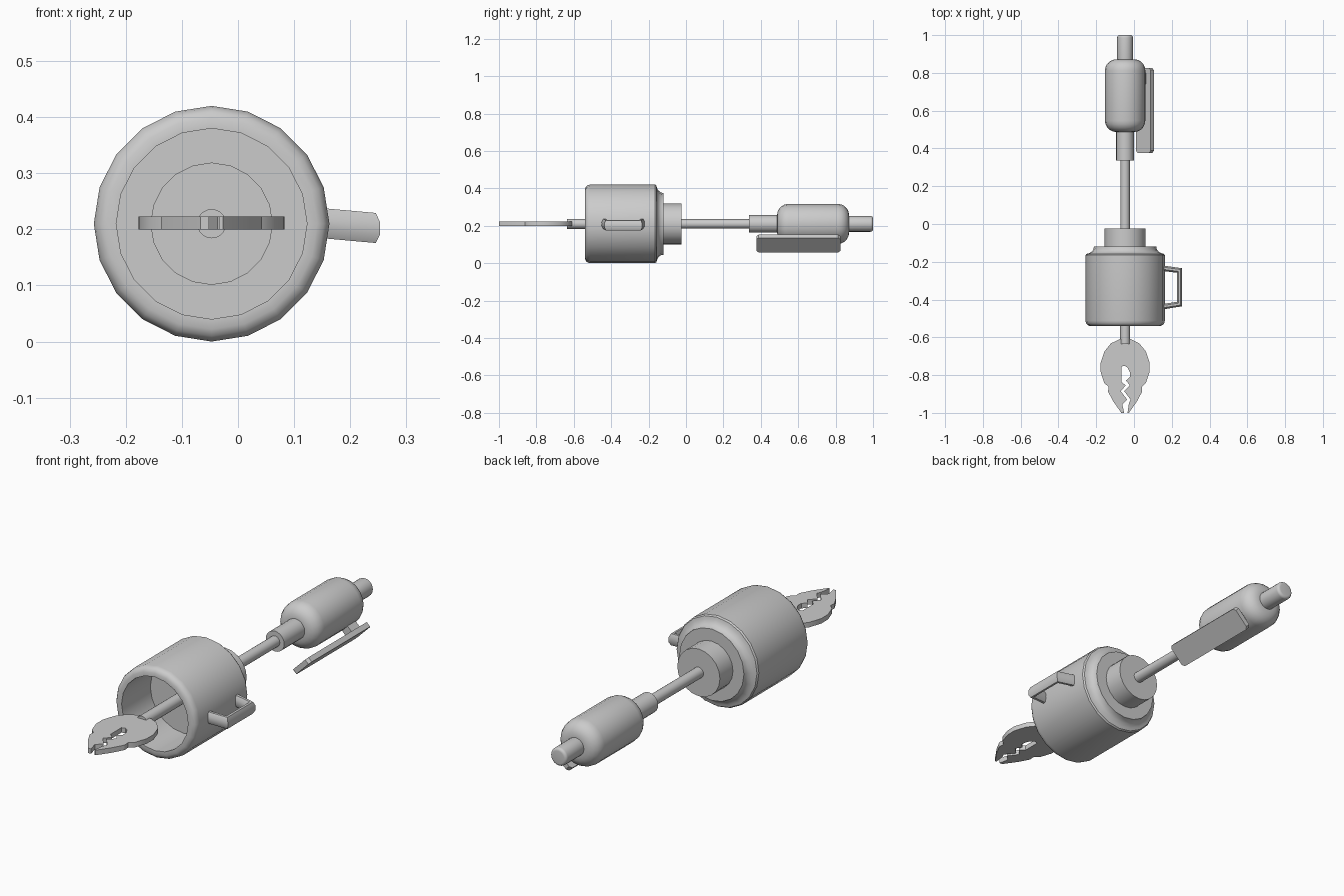
import bpy, bmesh
from math import sin, cos, pi, radians

if "Cube" in bpy.data.objects:
    bpy.data.objects.remove(bpy.data.objects["Cube"])

CX, CZ = -0.047, 0.21      # common long axis, parallel to y


def finish(name, bm, angle=35):
    bmesh.ops.remove_doubles(bm, verts=bm.verts, dist=1e-5)
    bmesh.ops.recalc_face_normals(bm, faces=bm.faces)
    me = bpy.data.meshes.new(name)
    bm.to_mesh(me)
    bm.free()
    me.shade_smooth()
    me.set_sharp_from_angle(angle=radians(angle))
    ob = bpy.data.objects.new(name, me)
    bpy.context.collection.objects.link(ob)
    return ob


def skin(bm, rings):
    for a, b in zip(rings, rings[1:]):
        n = len(a)
        for i in range(n):
            bm.faces.new((a[i], a[(i + 1) % n], b[(i + 1) % n], b[i]))
    bm.faces.new(rings[0])
    bm.faces.new(rings[-1])


def lathe(name, profile, n=20):
    """Turn (y, radius) points around the long axis, capping both ends."""
    bm = bmesh.new()
    rings = [[bm.verts.new((CX + r * sin(2 * pi * i / n), y, CZ + r * cos(2 * pi * i / n)))
              for i in range(n)] for y, r in profile]
    skin(bm, rings)
    return finish(name, bm)


def capsule(y0, y1, r, f0, f1, steps=5):
    """Cylinder profile with end fillets f0 and f1."""
    pts = []
    for k in range(steps + 1):
        t = k / steps * pi / 2
        pts.append((y0 + f0 * (1 - cos(t)), r - f0 * (1 - sin(t))))
    for k in range(steps + 1):
        t = k / steps * pi / 2
        pts.append((y1 - f1 * (1 - sin(t)), r - f1 * (1 - cos(t))))
    return pts


def slab(name, size, offset, roll, y, bevel):
    """Box pushed out from the long axis in the direction given by roll."""
    bm = bmesh.new()
    bmesh.ops.create_cube(bm, size=1)
    c, s = cos(roll), sin(roll)
    for v in bm.verts:
        v.co = (v.co.x * size[0], v.co.y * size[1], v.co.z * size[2])
    if bevel:
        edges = [e for e in bm.edges
                 if abs(e.verts[0].co.z - e.verts[1].co.z) < 1e-5
                 and abs(e.verts[0].co.y - e.verts[1].co.y) < 1e-5]
        bmesh.ops.bevel(bm, geom=edges, offset=bevel, segments=1, affect='EDGES')
    for v in bm.verts:
        d, w = v.co.x + offset, v.co.z
        # local x and z swap roles: x is thickness outward, z is width
        v.co = (CX + d * c - w * s, v.co.y + y, CZ + d * s + w * c)
    return finish(name, bm, 30)


# hollow cup with a rounded rim and stepped back
lathe("cup", [(-.33, .03), (-.33, .17), (-.54, .17), (-.54, .188), (-.534, .2),
              (-.525, .207), (-.512, .21), (-.165, .21), (-.158, .205), (-.155, .192),
              (-.147, .178), (-.135, .168), (-.12, .165), (-.12, .03)])

# hub behind the cup, showing as a disc inside it
lathe("hub", [(-.333, .109), (-.025, .109)])

# rods, sleeve, rounded grip and tip
lathe("front_rod", [(-.635, .026), (-.3, .026)])
lathe("rear_rod", [(-.03, .025), (.4, .025)])
lathe("sleeve", [(.337, .047), (.51, .047)])
lathe("grip", capsule(.487, .872, .107, .06, .06))
lathe("tip", capsule(.84, 1.0, .042, .001, .013))

# cup handle: oval section swept round a bracket, drooping slightly
inner = [(.14, -.247), (.228, -.258), (.228, -.412), (.14, -.425)]
outer = [(.14, -.218), (.253, -.234), (.253, -.436), (.14, -.454)]
bm = bmesh.new()
rings = []
for p, q in zip(inner, outer):
    ring = []
    for i in range(8):
        a = 2 * pi * (i + .5) / 8
        t = .5 + .5 * cos(a) / cos(pi / 8)
        x, y = p[0] + (q[0] - p[0]) * t, p[1] + (q[1] - p[1]) * t
        ring.append(bm.verts.new((x, y, .211 - .09 * (x - .15) + .029 * sin(a))))
    rings.append(ring)
skin(bm, rings)
finish("cup_handle", bm, 50)

# lever plate on the lower right of the grip, with its pivot block
slab("lever", (.024, .45, .11), .148, -pi / 4, .601, .012)
slab("lever_pivot", (.08, .06, .04), .105, -pi / 4, .77, 0)

# flat clamp jaws with a toothed mouth
side = [(.03, -.61), (.075, -.632), (.11, -.675), (.13, -.735), (.129, -.785),
        (.11, -.842), (.088, -.862), (.09, -.888), (.062, -.94), (.02, -1.0)]
mouth = [(-.034, -1.0), (-.027, -.95), (-.018, -.93), (-.052, -.885), (-.022, -.855),
         (-.042, -.828), (-.022, -.81), (-.022, -.785), (-.035, -.76), (-.05, -.75),
         (-.067, -.755), (-.067, -.835), (-.044, -.855), (-.07, -.885), (-.036, -.93),
         (-.062, -.955), (-.052, -1.0)]
outline = [(CX + x, y) for x, y in side] + mouth + [(CX - x, y) for x, y in reversed(side)]
bm = bmesh.new()
face = bm.faces.new([bm.verts.new((x, y, .2)) for x, y in outline])
up = bmesh.ops.extrude_face_region(bm, geom=[face], use_keep_orig=True)["geom"]
for v in up:
    if isinstance(v, bmesh.types.BMVert):
        v.co.z = .223
finish("clamp_jaws", bm, 30)
